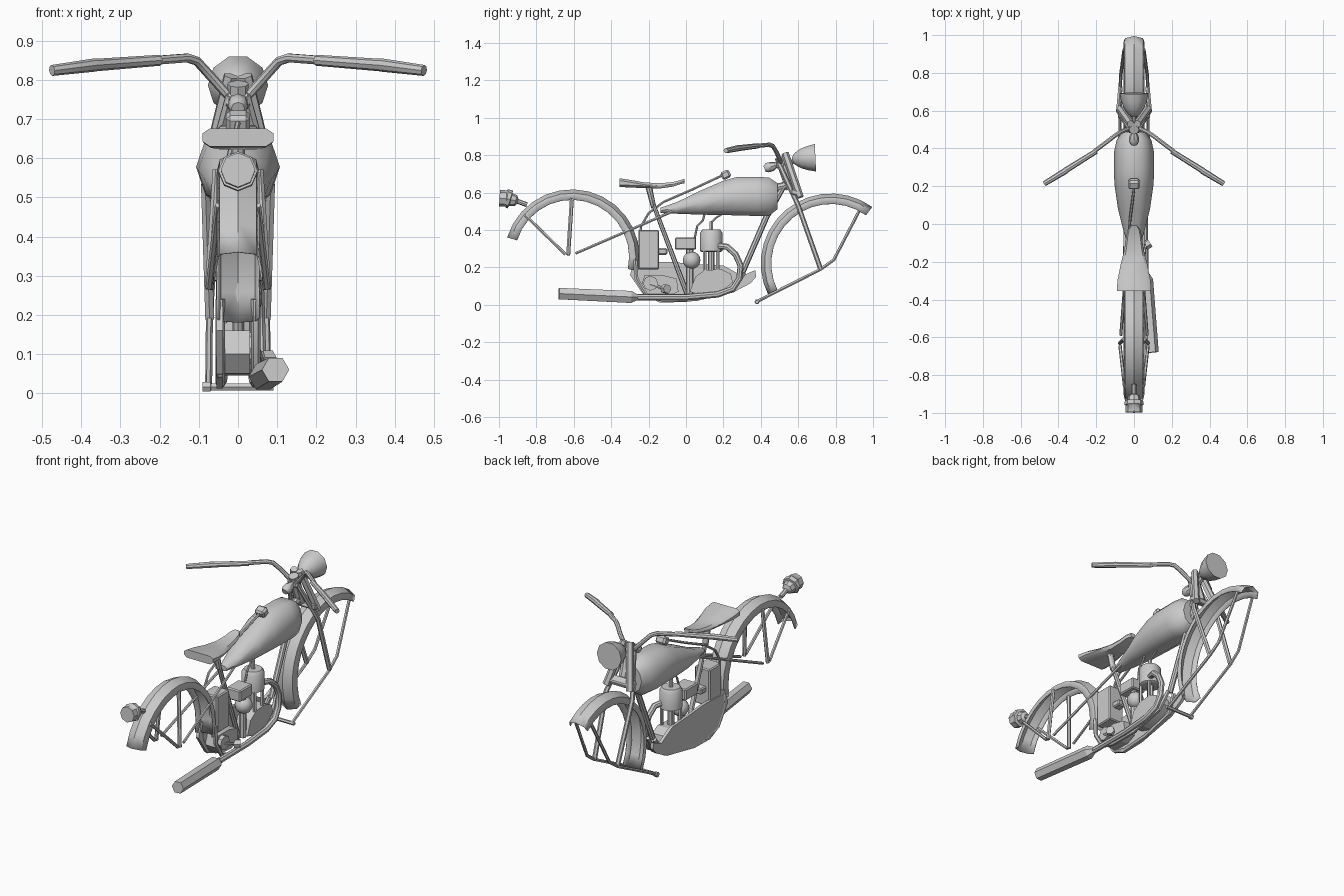
import bpy, bmesh, math
from mathutils import Vector


def finish(ob, angle=40):
    bpy.ops.object.select_all(action='DESELECT')
    ob.select_set(True)
    bpy.context.view_layer.objects.active = ob
    if ob.type == 'CURVE':
        bpy.ops.object.convert(target='MESH')
        ob = bpy.context.view_layer.objects.active
    bpy.ops.object.shade_smooth_by_angle(angle=math.radians(angle))
    return ob


def mesh_object(name, bm, angle=40):
    bmesh.ops.recalc_face_normals(bm, faces=bm.faces)
    me = bpy.data.meshes.new(name)
    bm.to_mesh(me)
    bm.free()
    ob = bpy.data.objects.new(name, me)
    bpy.context.collection.objects.link(ob)
    return finish(ob, angle)


def tube(name, pts, radii, res=2, angle=40):
    """Round bar through points; a list of radii makes it a turned part."""
    if not isinstance(radii, (list, tuple)):
        radii = [radii] * len(pts)
    cu = bpy.data.curves.new(name, 'CURVE')
    cu.dimensions = '3D'
    cu.bevel_depth = 1
    cu.bevel_resolution = res
    cu.use_fill_caps = True
    sp = cu.splines.new('POLY')
    sp.points.add(len(pts) - 1)
    for p, co, r in zip(sp.points, pts, radii):
        p.co = (*co, 1)
        p.radius = r
    ob = bpy.data.objects.new(name, cu)
    bpy.context.collection.objects.link(ob)
    return finish(ob, angle)


def pair(name, pts, radii, res=1):
    for side, s in (("right", 1), ("left", -1)):
        tube(f"{side}_{name}", [(s * x, y, z) for x, y, z in pts], radii, res)


def loft(name, rings, closed=True, angle=40):
    bm = bmesh.new()
    vs = [[bm.verts.new(p) for p in r] for r in rings]
    n = len(vs[0])
    for a, b in zip(vs, vs[1:]):
        for i in range(n if closed else n - 1):
            j = (i + 1) % n
            bm.faces.new((a[i], a[j], b[j], b[i]))
    if closed:
        bm.faces.new(vs[0])
        bm.faces.new(vs[-1])
    return mesh_object(name, bm, angle)


def plate(name, outline, x0, x1):
    return loft(name, [[(x, y, z) for y, z in outline] for x in (x0, x1)], angle=25)


def box(name, center, size, tilt=0, bevel=0.006):
    bpy.ops.mesh.primitive_cube_add(size=1, location=center, rotation=(tilt, 0, 0))
    ob = bpy.context.object
    ob.name = name
    ob.scale = size
    bpy.ops.object.transform_apply(location=False, rotation=False, scale=True)
    m = ob.modifiers.new("edge", 'BEVEL')
    m.width, m.segments = bevel, 1
    return ob


def fender(name, cy, cz, r, a0, a1, w, steps=14):
    prof = [(-w, -.055), (-w * .85, -.02), (0, 0), (w * .85, -.02), (w, -.055)]
    rings = []
    for i in range(steps + 1):
        a = math.radians(a0 + (a1 - a0) * i / steps)
        rings.append([(x, cy + (r + d) * math.cos(a), cz + (r + d) * math.sin(a)) for x, d in prof])
    ob = loft(name, rings, closed=False)
    m = ob.modifiers.new("thickness", 'SOLIDIFY')
    m.thickness = .004


# Fenders and their stays
fender("rear_fender", -.61, .255, .362, -12, 163, .055)
fender("front_fender", .775, .22, .375, 54, 207, .056)
pair("rear_fender_stay", [(.054, -.61, .57), (.074, -.63, .265)], .011)
pair("rear_fender_brace", [(.05, -.86, .48), (.074, -.645, .27)], .009)
pair("front_fender_stay", [(.052, .925, .5), (.07, .79, .24), (.073, .72, .19), (.075, .38, .018)], .009)
tube("front_stand_bar", [(-.09, .38, .016), (-.07, .38, .016), (-.069, .38, .016), (.09, .38, .016)],
     [.014, .014, .01, .01], 1)

# Fork
pair("upper_fork", [(.018, .53, .81), (.075, .61, .575)], .02)
pair("fork_leg", [(.02, .495, .76), (.083, .60, .53), (.072, .72, .19)], .013)
tube("steering_head", [(0, .5, .79), (0, .56, .62)], .027)
box("fork_crown", (0, .585, .6), (.17, .05, .03), -.35)

# Handlebar and grips
pair("handlebar", [(0, .505, .74), (.03, .505, .765), (.075, .485, .815), (.105, .465, .848),
                   (.13, .445, .856), (.21, .385, .85)], .012, 2)
pair("grip", [(.2, .385, .85), (.36, .285, .838), (.365, .28, .838), (.475, .213, .824)],
     [.014, .016, .017, .014], 2)
tube("gauge", [(0, .49, .75), (0, .46, .74), (0, .435, .733), (0, .42, .727)], [.012, .026, .026, .017])
box("handlebar_clamp", (0, .505, .745), (.06, .04, .04), -.35)

# Headlight and tail light
tube("headlight", [(0, .568, .78), (0, .58, .78), (0, .615, .782), (0, .65, .784), (0, .692, .786)],
     [.012, .032, .055, .068, .077], 3)
tube("headlight_bracket", [(0, .53, .74), (0, .585, .775)], .015, 1)
tube("tail_light", [(0, -.997, .57), (0, -.96, .568), (0, -.957, .568), (0, -.94, .563),
                    (0, -.937, .562), (0, -.91, .556), (0, -.90, .553), (0, -.85, .535)],
     [.044, .044, .05, .05, .036, .03, .013, .013], 2)

# Fuel tank: octagonal rings (y, bottom, top, half width)
rings = []
for y, b, t, w in [(-.135, .49, .52, .025), (-.05, .487, .55, .052), (.08, .482, .615, .085),
                   (.2, .48, .668, .102), (.27, .478, .688, .107), (.38, .475, .69, .106),
                   (.445, .477, .685, .092), (.488, .51, .655, .062)]:
    m, h = (b + t) / 2, (t - b) / 2
    rings.append([(w * sx, y, m + h * sz) for sx, sz in
                  [(.35, -1), (.78, -.72), (1, -.05), (.8, .55), (.4, .95),
                   (-.4, .95), (-.8, .55), (-1, -.05), (-.78, -.72), (-.35, -1)]])
loft("fuel_tank", rings, angle=50)
box("tank_cap", (0, .212, .695), (.06, .05, .045), .45, .01)
tube("tank_rod", [(0, .19, .69), (-.02, .03, .615), (-.035, -.12, .55), (-.045, -.2, .49),
                  (-.045, -.24, .42), (-.04, -.245, .36)], .007, 1)

# Seat (y, bottom, top, half width)
loft("seat", [[(-w, y, b + .012), (-w, y, t - .012), (-w * .8, y, t), (w * .8, y, t),
               (w, y, t - .012), (w, y, b + .012), (w * .8, y, b), (-w * .8, y, b)] for y, b, t, w in
              [(-.355, .63, .676, .09), (-.3, .627, .668, .088), (-.22, .624, .654, .072),
               (-.14, .622, .65, .052), (-.07, .632, .656, .042), (-.03, .645, .667, .034),
               (-.008, .65, .674, .016)]])
tube("seat_post", [(0, -.2, .635), (0, -.175, .53), (0, -.172, .53), (0, .005, .06)],
     [.018, .018, .014, .014])

# Frame
pair("seat_stay", [(.07, -.59, .275), (.03, -.07, .50)], .008)
tube("down_tube", [(0, .53, .65), (0, .43, .47), (0, .3, .17)], .016)
tube("top_tube", [(0, .45, .62), (0, .54, .64)], .02)
pair("cradle_tube", [(.045, -.27, .24), (.045, -.265, .14), (.045, -.21, .05), (.045, -.12, .025),
                     (.04, .05, .03), (.035, .25, .075), (.02, .31, .17)], .012)

# Side cover and engine cases
plate("left_chain_cover", [(-.28, .22), (-.3, .16), (-.225, .05), (-.14, .012), (0, .015), (.25, .065),
                           (.345, .115), (.375, .15), (.37, .185), (.3, .155), (.2, .21), (.1, .215),
                           (-.1, .23)], -.055, -.038)
plate("crankcase", [(.02, .07), (.1, .045), (.19, .07), (.25, .12), (.24, .165), (.19, .19),
                    (.1, .185), (.05, .15)], -.038, .045)
plate("gearbox", [(-.24, .1), (-.2, .05), (-.1, .045), (-.04, .07), (-.05, .14), (-.13, .16), (-.22, .16)],
      -.038, .03)
tube("gearbox_cover", [(.03, -.19, .115), (.052, -.19, .115)], .04)
tube("kick_pedal", [(.05, -.19, .11), (.06, -.115, .085), (.062, -.115, .085), (.085, -.1, .085)],
     [.009, .009, .025, .025], 1)

# Cylinder and studs
tube("engine_cylinder", [(0, .135, .283), (0, .135, .288), (0, .135, .385), (0, .135, .402)],
     [.05, .06, .06, .048], 4)
tube("cylinder_core", [(0, .135, .17), (0, .135, .29)], .018)
for i, (x, y) in enumerate([(-.035, .1), (-.035, .17), (.035, .1), (.035, .17)]):
    tube(f"cylinder_stud_{i}", [(x, y, .17), (x, y, .29)], .01, 1)
tube("spark_plug", [(0, .135, .4), (0, .135, .445)], .012, 1)

# Carburettor, oil tank and lines
box("carburettor_box", (.01, -.003, .327), (.09, .112, .065))
bpy.ops.mesh.primitive_uv_sphere_add(segments=12, ring_count=8, radius=.047, location=(.015, .03, .238))
bpy.context.object.name = "magneto_ball"
finish(bpy.context.object, 50)
tube("magneto_stem", [(.015, .02, .31), (.015, .02, .06)], .02)
box("oil_tank", (0, -.2, .295), (.095, .11, .21))
box("oil_tank_bracket", (0, -.125, .285), (.05, .05, .035))
tube("fuel_line", [(.01, .045, .35), (.015, .06, .42), (.015, .09, .45), (.01, .1, .49)], .006, 1)
tube("plug_lead", [(0, .135, .44), (0, .16, .465), (0, .2, .49)], .006, 1)

# Exhaust
tube("exhaust_pipe", [(.03, .17, .315), (.045, .22, .31), (.05, .265, .27), (.052, .292, .21),
                      (.054, .285, .14), (.056, .25, .085), (.057, .17, .055), (.058, .0, .04),
                      (.06, -.28, .04)], .017)
tube("muffler", [(.06, -.26, .04), (.064, -.295, .042), (.096, -.68, .06)], [.018, .037, .035], 1, 20)
